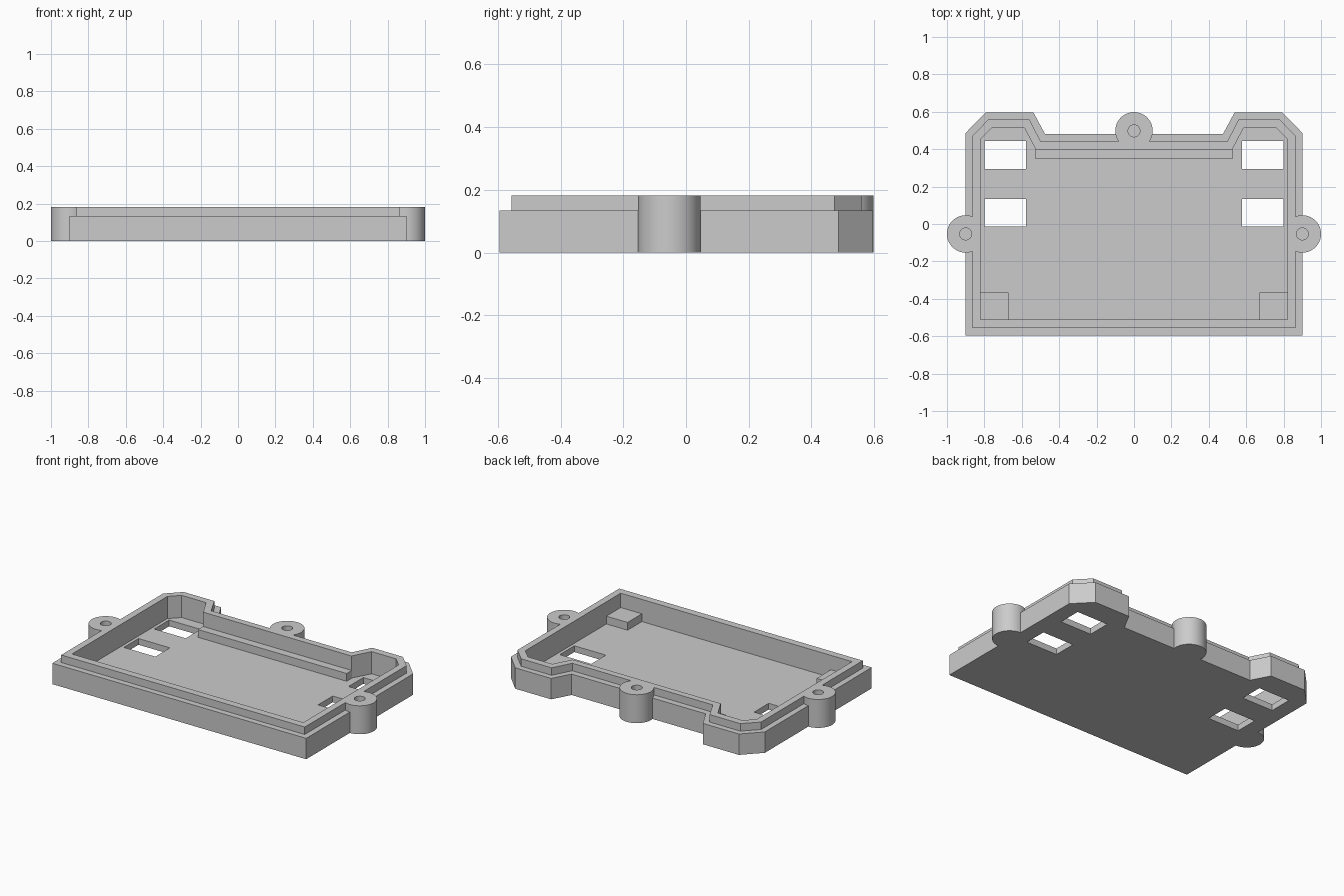
import bpy, bmesh, math

if "Cube" in bpy.data.objects:
    bpy.data.objects.remove(bpy.data.objects["Cube"], do_unlink=True)

FLOOR, LEDGE, TOP, STEP = 0.04, 0.134, 0.182, 0.09

grey = bpy.data.materials.new("plain_grey")
grey.use_nodes = True
colour = (0.6, 0.6, 0.6, 1)
grey.diffuse_color = colour
grey.node_tree.nodes["Principled BSDF"].inputs["Base Color"].default_value = colour


def prism(name, points, z0, z1):
    """Extrude a flat outline from z0 to z1."""
    bm = bmesh.new()
    face = bm.faces.new([bm.verts.new((x, y, z0)) for x, y in points])
    up = bmesh.ops.extrude_face_region(bm, geom=[face])
    moved = [v for v in up["geom"] if isinstance(v, bmesh.types.BMVert)]
    bmesh.ops.translate(bm, verts=moved, vec=(0, 0, z1 - z0))
    bmesh.ops.recalc_face_normals(bm, faces=bm.faces)
    mesh = bpy.data.meshes.new(name)
    bm.to_mesh(mesh)
    bm.free()
    mesh.materials.append(grey)
    obj = bpy.data.objects.new(name, mesh)
    bpy.context.collection.objects.link(obj)
    return obj


def mirrored(half):
    """Complete a right-hand outline with its mirror image."""
    return half + [(-x, y) for x, y in reversed(half)]


def rect(x0, x1, y0, y1):
    return [(x0, y0), (x1, y0), (x1, y1), (x0, y1)]


def circle(cx, cy, r, n=64):
    return [(cx + r * math.cos(2 * math.pi * i / n),
             cy + r * math.sin(2 * math.pi * i / n)) for i in range(n)]


def combine(target, tool, operation):
    """Apply a boolean and remove the tool object."""
    mod = target.modifiers.new("join", "BOOLEAN")
    mod.operation = operation
    mod.solver = "EXACT"
    mod.object = tool
    bpy.ops.object.select_all(action="DESELECT")
    bpy.context.view_layer.objects.active = target
    target.select_set(True)
    bpy.ops.object.modifier_apply(modifier=mod.name)
    bpy.data.objects.remove(tool, do_unlink=True)


# Outlines of the outer wall, raised lip and cavity
outer = mirrored([(0.9, -0.595), (0.9, 0.487), (0.793, 0.597), (0.538, 0.597), (0.475, 0.48)])
lip = mirrored([(0.863, -0.557), (0.863, 0.473), (0.777, 0.56), (0.56, 0.56), (0.498, 0.44)])
inner = mirrored([(0.82, -0.51), (0.82, 0.455), (0.76, 0.515), (0.587, 0.515), (0.525, 0.398)])
bosses = [(-0.9, -0.053), (0.9, -0.053), (0, 0.498)]

# Tray with lip and screw bosses
tray = prism("tray", outer, 0, LEDGE)
combine(tray, prism("lip", lip, 0.02, TOP), "UNION")
for x, y in bosses:
    combine(tray, prism("boss", circle(x, y, 0.1), 0, TOP), "UNION")

# Hollow interior and blind screw holes
combine(tray, prism("cavity", inner, FLOOR, 0.4), "DIFFERENCE")
for x, y in bosses:
    combine(tray, prism("hole", circle(x, y, 0.032, 32), FLOOR, 0.4), "DIFFERENCE")

# Rectangular floor openings
for side in (-1, 1):
    for y0, y1 in ((0.295, 0.445), (-0.013, 0.135)):
        x0, x1 = sorted((side * 0.577, side * 0.8))
        combine(tray, prism("opening", rect(x0, x1, y0, y1), -0.1, 0.08), "DIFFERENCE")

bpy.ops.object.select_all(action="DESELECT")
tray.select_set(True)
bpy.context.view_layer.objects.active = tray
bpy.ops.object.shade_smooth_by_angle(angle=math.radians(25))

# Support step along the back wall and blocks in the front corners
prism("back_step", rect(-0.527, 0.527, 0.347, 0.41), FLOOR - 0.01, STEP)
for name, side in (("left_block", 1), ("right_block", -1)):
    x0, x1 = sorted((side * 0.67, side * 0.83))
    prism(name, rect(x0, x1, -0.52, -0.365), FLOOR - 0.01, STEP)
